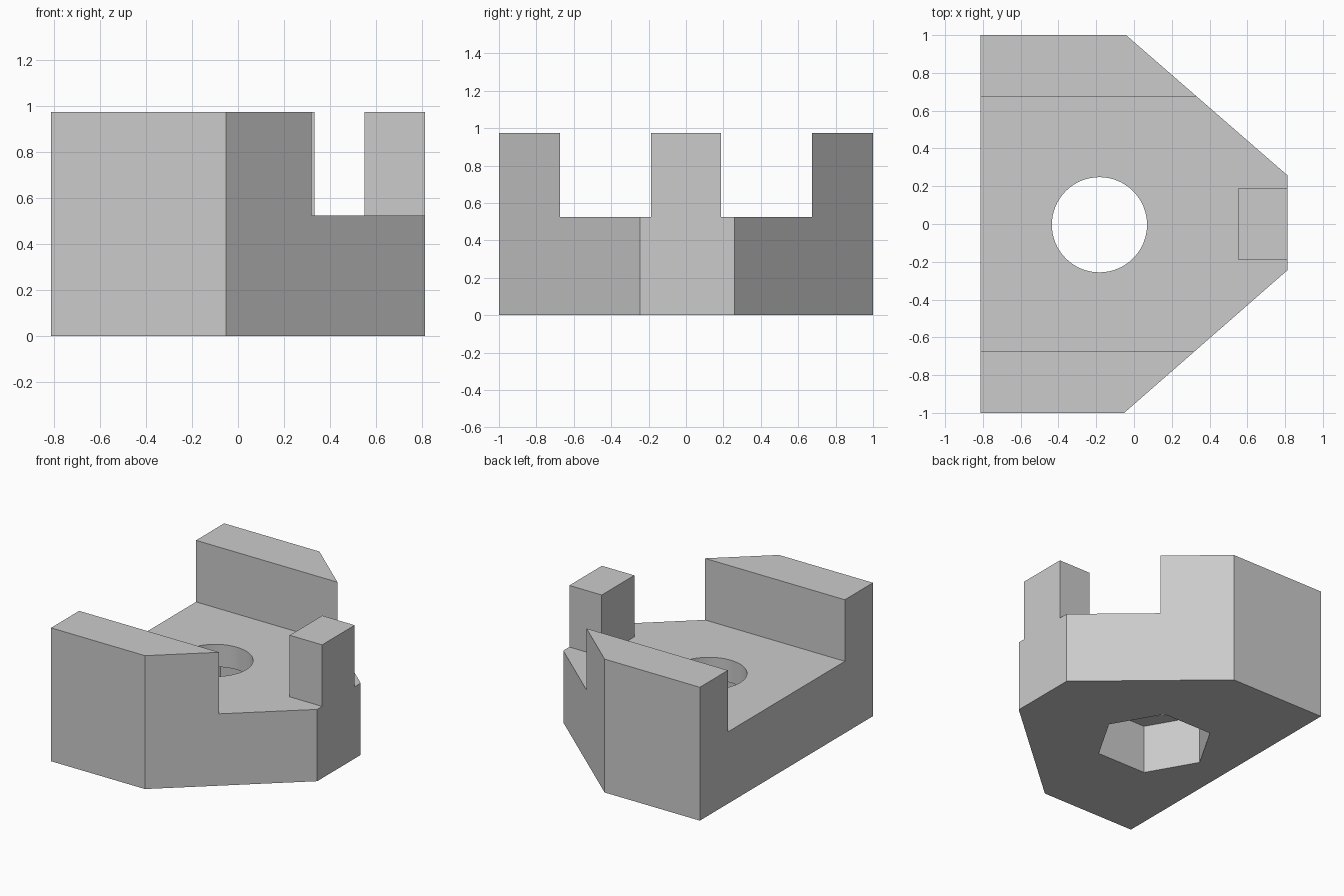
import bpy
import bmesh
from math import cos, sin, tau, radians

cube = bpy.data.objects.get("Cube")
if cube:
    bpy.data.objects.remove(cube, do_unlink=True)

FLOOR, TOP, POCKET = 0.525, 0.975, 0.36
HOLE_X, HOLE_Y = -0.183, -0.004

grey = bpy.data.materials.new("plain grey")
grey.use_nodes = True
colour = (0.6, 0.6, 0.6, 1)
grey.diffuse_color = colour
grey.node_tree.nodes["Principled BSDF"].inputs["Base Color"].default_value = colour


def prism(name, outline, low, high):
    """Extrude an outline seen from above between two heights."""
    bm = bmesh.new()
    face = bm.faces.new([bm.verts.new((x, y, low)) for x, y in outline])
    side = bmesh.ops.extrude_face_region(bm, geom=[face])["geom"]
    moved = [v for v in side if isinstance(v, bmesh.types.BMVert)]
    bmesh.ops.translate(bm, verts=moved, vec=(0, 0, high - low))
    bmesh.ops.recalc_face_normals(bm, faces=bm.faces)
    mesh = bpy.data.meshes.new(name)
    bm.to_mesh(mesh)
    bm.free()
    mesh.materials.append(grey)
    obj = bpy.data.objects.new(name, mesh)
    bpy.context.collection.objects.link(obj)
    return obj


def ring(sides, radius):
    return [(HOLE_X + radius * cos(tau * i / sides),
             HOLE_Y + radius * sin(tau * i / sides)) for i in range(sides)]


# Block with two slanted corners
body = prism("clamp_block", [(-0.812, -1), (-0.052, -1), (0.812, -0.245),
                             (0.812, 0.258), (-0.042, 1), (-0.812, 1)], 0, TOP)

# Channel between the two walls, leaving the post standing
channel = prism("channel_cutter", [(-1, -0.675), (1, -0.675), (1, -0.188), (0.55, -0.188),
                                   (0.55, 0.188), (1, 0.188), (1, 0.675), (-1, 0.675)],
                FLOOR, TOP + 0.2)

# Round through hole and hexagonal pocket in the underside
hole = prism("hole_cutter", ring(64, 0.252), -0.2, TOP)
pocket = prism("nut_pocket_cutter", ring(6, 0.4), -0.1, POCKET)

cutters = [channel, hole, pocket]
bpy.context.view_layer.objects.active = body
for cutter in cutters:
    cutter.hide_render = True
    mod = body.modifiers.new(cutter.name, 'BOOLEAN')
    mod.operation = 'DIFFERENCE'
    mod.solver = 'EXACT'
    mod.object = cutter
    bpy.ops.object.modifier_apply(modifier=mod.name)
for cutter in cutters:
    bpy.data.objects.remove(cutter, do_unlink=True)

body.select_set(True)
bpy.ops.object.shade_smooth_by_angle(angle=radians(30))
